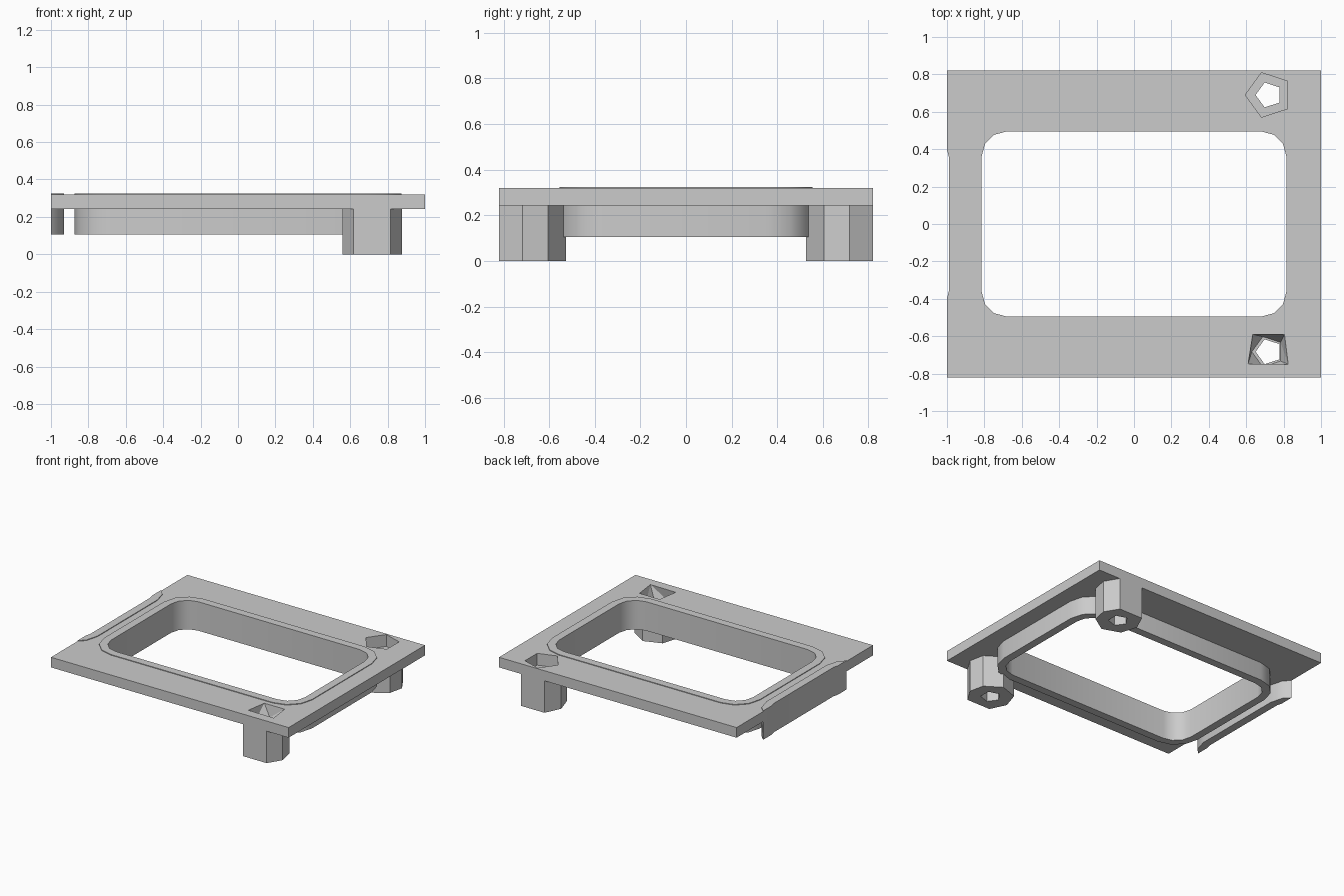
import bpy, bmesh
from math import radians, cos, sin, pi

cube = bpy.data.objects.get("Cube")
if cube:
    bpy.data.objects.remove(cube, do_unlink=True)

grey = bpy.data.materials.new("plain grey")
grey.use_nodes = True
GREY = (0.6, 0.6, 0.6, 1)
grey.diffuse_color = GREY
grey.node_tree.nodes["Principled BSDF"].inputs["Base Color"].default_value = GREY

PLATE_BOTTOM, PLATE_TOP = 0.243, 0.32
RIM_BOTTOM, RIM_TOP = 0.105, 0.325
POCKET_FLOOR = 0.23
ARC_Y = 0.36            # corner arc centre of the openings
R_IN, R_OUT = 0.135, 0.195


def prism(name, bottom, z0, z1, top=None):
    """Convex solid between two outlines."""
    bm = bmesh.new()
    for x, y in bottom:
        bm.verts.new((x, y, z0))
    for x, y in top or bottom:
        bm.verts.new((x, y, z1))
    bmesh.ops.convex_hull(bm, input=bm.verts[:])
    bmesh.ops.dissolve_limit(bm, angle_limit=0.01, verts=bm.verts[:], edges=bm.edges[:])
    bmesh.ops.recalc_face_normals(bm, faces=bm.faces[:])
    mesh = bpy.data.meshes.new(name)
    bm.to_mesh(mesh)
    bm.free()
    mesh.materials.append(grey)
    obj = bpy.data.objects.new(name, mesh)
    bpy.context.collection.objects.link(obj)
    return obj


def activate(obj):
    bpy.ops.object.select_all(action='DESELECT')
    obj.select_set(True)
    bpy.context.view_layer.objects.active = obj


def cut(obj, cutter, operation='DIFFERENCE'):
    activate(obj)
    mod = obj.modifiers.new("cut", 'BOOLEAN')
    mod.operation, mod.solver, mod.object = operation, 'EXACT', cutter
    bpy.ops.object.modifier_apply(modifier=mod.name)


def ngon(cx, cy, r, n, start):
    return [(cx + r * cos(start + 2 * pi * i / n),
             cy + r * sin(start + 2 * pi * i / n)) for i in range(n)]


def rounded(x0, x1, r):
    """Rounded rectangle whose corner arcs centre on x0, x1 and +-ARC_Y."""
    corners = [(x1, ARC_Y), (x0, ARC_Y), (x0, -ARC_Y), (x1, -ARC_Y)]
    return [(cx + r * cos(radians(90 * q + 30 * k)),
             cy + r * sin(radians(90 * q + 30 * k)))
            for q, (cx, cy) in enumerate(corners) for k in range(4)]


def rectangle(x0, x1, y):
    return [(x0, -y), (x1, -y), (x1, y), (x0, y)]


helpers = []


def cutter(name, *args):
    obj = prism(name, *args)
    obj.hide_render = True
    helpers.append(obj)
    return obj


# Flat plate
plate = prism("plate", rectangle(-1, 1, 0.82), PLATE_BOTTOM, PLATE_TOP)

# Rim around the main opening, and the sliver of a second rim at the side edge
for name, x0, x1 in (("opening_rim", -0.68, 0.68), ("side_rim_strip", -2.0, -1.125)):
    outer = rounded(x0, x1, R_OUT)
    rim = prism(name, outer, RIM_BOTTOM, RIM_TOP)
    cut(rim, cutter(name + "_hole", rounded(x0, x1, R_IN), -0.1, 0.6))
    if x0 < -1:
        cut(rim, cutter("strip_bounds", rectangle(-1, 0, 1), -0.1, 0.6), 'INTERSECT')
    cut(plate, cutter(name + "_seat", outer, -0.1, 0.6))
    activate(rim)
    bpy.ops.object.shade_smooth_by_angle(angle=radians(35))

# Seven-sided legs with a pocket on top and a hole right through
LEG = [(0.617, 0.82), (0.815, 0.82), (0.878, 0.717), (0.855, 0.605),
       (0.735, 0.527), (0.60, 0.575), (0.56, 0.70)]
SQUARE_POCKET = [(0.61, -0.747), (0.825, -0.75), (0.805, -0.59), (0.635, -0.59)]
for name, side in (("front_leg", -1), ("back_leg", 1)):
    cy = 0.69 * side
    leg = prism(name, [(x, y * side) for x, y in LEG], 0, PLATE_BOTTOM)
    hole_y = -0.683 if side < 0 else cy
    hole = cutter(name + "_hole", ngon(0.72, hole_y, 0.07, 5, pi), -0.1, 0.6)
    if side < 0:
        floor = ngon(0.715, hole_y, 0.085, 5, pi)
        pocket = cutter(name + "_pocket", floor, POCKET_FLOOR, PLATE_TOP + 0.001, SQUARE_POCKET)
    else:
        pocket = cutter(name + "_pocket", ngon(0.72, cy, 0.125, 5, pi), POCKET_FLOOR, 0.6)
    for part in (leg, plate):
        cut(part, hole)
        cut(part, pocket)

for obj in helpers:
    bpy.data.objects.remove(obj, do_unlink=True)
